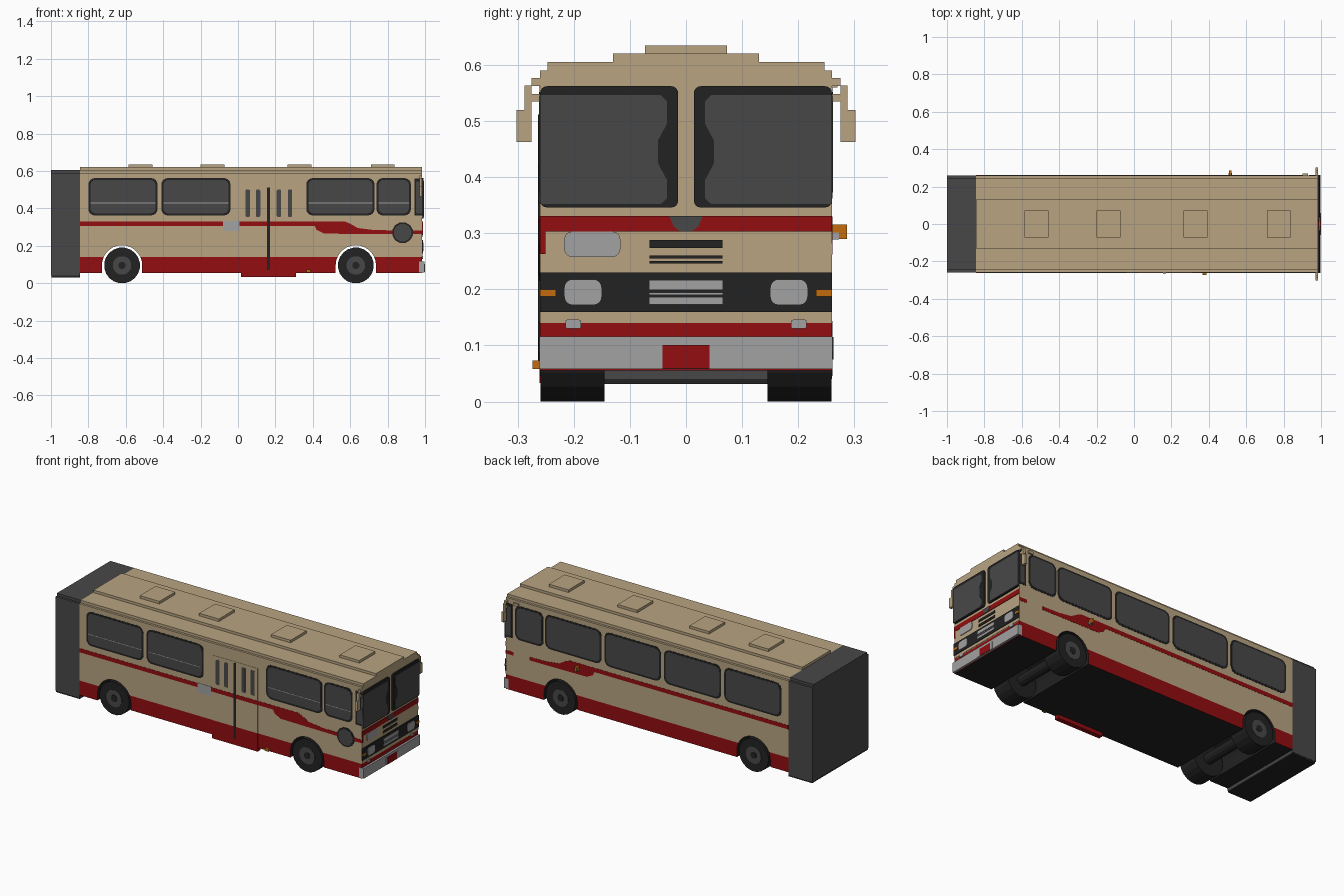
import bpy, bmesh, math
from mathutils import Vector

cube = bpy.data.objects.get("Cube")
if cube:
    bpy.data.objects.remove(cube, do_unlink=True)


def material(name, rgb):
    m = bpy.data.materials.new(name)
    m.diffuse_color = (*rgb, 1)
    m.use_nodes = True
    m.node_tree.nodes["Principled BSDF"].inputs["Base Color"].default_value = (*rgb, 1)
    return m


TAN = material("tan paint", (0.48, 0.37, 0.222))
RED = material("red paint", (0.29, 0.004, 0.005))
GLASS = material("dark grey", (0.064, 0.064, 0.064))
BLACK = material("black", (0.016, 0.016, 0.016))
GREY = material("light grey", (0.36, 0.36, 0.36))
ORANGE = material("orange", (0.55, 0.15, 0.004))


def prism(name, pts, axis, a, b, mat):
    """Extrude an outline from a to b: (x,z) along y, (y,z) along x, (x,y) along z."""
    place = {"x": lambda p, d: (d, p[0], p[1]),
             "y": lambda p, d: (p[0], d, p[1]),
             "z": lambda p, d: (p[0], p[1], d)}[axis]
    bm = bmesh.new()
    lo = [bm.verts.new(place(p, a)) for p in pts]
    hi = [bm.verts.new(place(p, b)) for p in pts]
    bm.faces.new(lo)
    bm.faces.new(hi)
    n = len(pts)
    for i in range(n):
        j = (i + 1) % n
        bm.faces.new((lo[i], lo[j], hi[j], hi[i]))
    bmesh.ops.recalc_face_normals(bm, faces=bm.faces)
    me = bpy.data.meshes.new(name)
    bm.to_mesh(me)
    bm.free()
    me.materials.append(mat)
    ob = bpy.data.objects.new(name, me)
    bpy.context.collection.objects.link(ob)
    return ob


def rect(u0, u1, v0, v1):
    return [(u0, v0), (u1, v0), (u1, v1), (u0, v1)]


def rounded(u0, u1, v0, v1, r):
    pts = []
    for k, (cu, cv) in enumerate([(u1 - r, v1 - r), (u0 + r, v1 - r), (u0 + r, v0 + r), (u1 - r, v0 + r)]):
        for s in range(5):
            t = math.pi / 2 * (k + s / 4)
            pts.append((cu + r * math.cos(t), cv + r * math.sin(t)))
    return pts


def disc(cu, cv, r, n=20):
    return [(cu + r * math.cos(2 * math.pi * (i + .5) / n),
             cv + r * math.sin(2 * math.pi * (i + .5) / n)) for i in range(n)]


def side(name, pts, s, out, mat, inner=0.256):
    """Plate on the body side s (-1 right, +1 left) standing out by the given amount."""
    return prism(name, pts, "y", s * inner, s * (0.26 + out), mat)


def front(name, pts, out, mat):
    return prism(name, pts, "x", 0.982, 0.985 + out, mat)


def flip(pts, s):
    return [(p[0] * s, p[1]) for p in pts]


REAR, NOSE, FLOOR = -0.845, 0.985, 0.055
AXLES = (-0.62, 0.63)

# Body with open wheel arches; red skirt and black underside
outline = [(REAR, 0.58), (REAR, FLOOR)]
for ax in AXLES:
    outline.append((ax - 0.108, FLOOR))
    outline += [(ax - 0.108 * math.cos(math.pi * i / 14), 0.095 + 0.108 * math.sin(math.pi * i / 14))
                for i in range(15)]
    outline.append((ax + 0.108, FLOOR))
outline += [(NOSE, FLOOR), (NOSE, 0.58)]
body = prism("body", outline, "y", -0.26, 0.26, TAN)
body.data.materials.append(RED)
body.data.materials.append(BLACK)
bm = bmesh.new()
bm.from_mesh(body.data)
bmesh.ops.bisect_plane(bm, geom=bm.verts[:] + bm.edges[:] + bm.faces[:],
                       plane_co=Vector((0, 0, 0.14)), plane_no=Vector((0, 0, 1)))
for f in bm.faces:
    c = f.calc_center_median()
    if abs(f.normal.y) > 0.5 or c.x > 0.98:
        f.material_index = 1 if c.z < 0.14 else 0
    elif c.z < 0.25:
        f.material_index = 2
bm.to_mesh(body.data)
bm.free()

# Stepped roof and hatches
half = [(0.26, 0.575), (0.26, 0.59), (0.247, 0.59), (0.247, 0.605), (0.13, 0.605), (0.13, 0.62)]
prism("roof", half + flip(half[::-1], -1), "x", REAR, NOSE, TAN)
for x0 in (-0.585, -0.2, 0.265, 0.71):
    prism("roof_hatch", rect(x0, x0 + 0.127, -0.073, 0.073), "z", 0.615, 0.635, TAN)

# Rear bellows section
bel = [(0.26, 0.04), (0.26, 0.59), (0.247, 0.59), (0.247, 0.605)]
prism("rear_bellows", bel + flip(bel[::-1], -1), "x", -1.0, REAR, GLASS)
prism("rear_bellows_floor", rect(-0.998, REAR, -0.258, 0.258), "z", 0.031, 0.041, BLACK)

# Wheels
for ax in AXLES:
    prism("axle", disc(ax, 0.095, 0.03, 12), "y", -0.2, 0.2, BLACK)
    for s in (-1, 1):
        prism("tyre", disc(ax, 0.095, 0.096, 20), "y", s * 0.145, s * 0.259, BLACK)
        prism("wheel_rim", disc(ax, 0.095, 0.05, 16), "y", s * 0.25, s * 0.261, GLASS)
        prism("wheel_hub", disc(ax, 0.095, 0.02, 10), "y", s * 0.25, s * 0.263, BLACK)

# Side stripes, windows and mirrors
stripe = [(REAR, .306), (.41, .306), (.42, .285), (.46, .265), (.83, .262), (.83, .282), (.72, .285),
          (.64, .295), (.60, .318), (.57, .33), (REAR, .33)]
windows = [(-0.80, -0.43), (-0.41, -0.04), (0.365, 0.73), (0.74, 0.925)]
for s in (-1, 1):
    side("side_stripe", stripe, s, 0.001, RED)
    side("side_stripe_nose", rect(0.935, NOSE, 0.262, 0.282), s, 0.001, RED)
    for x0, x1 in windows + ([(-0.02, 0.345)] if s > 0 else []):
        side("window_frame", rounded(x0, x1, 0.362, 0.562, 0.035), s, 0.001, BLACK)
        side("window_glass", rounded(x0 + .011, x1 - .011, 0.373, 0.552, 0.028), s, 0.002, GLASS)
        if s < 0:
            side("window_rail", rect(x0 + .011, x1 - .011, 0.427, 0.431), s, 0.003, GREY)
    side("corner_window_frame", rect(0.943, NOSE, 0.362, 0.56), s, 0.001, BLACK)
    side("corner_window_glass", rect(0.953, NOSE, 0.373, 0.545), s, 0.002, GLASS)
    # Mirror arm and head
    arm = [(0.255, 0.562), (0.255, 0.577), (0.275, 0.577), (0.275, 0.563), (0.288, 0.563),
           (0.288, 0.52), (0.302, 0.52), (0.302, 0.463), (0.275, 0.463), (0.275, 0.562)]
    prism("mirror", flip(arm, s), "x", 0.97, 0.985, TAN)
    prism("mirror_strut", flip(rect(0.255, 0.278, 0.535, 0.548), s), "x", 0.972, 0.983, TAN)

# Right side door
side("door_upper", rect(0.015, 0.31, 0.14, 0.52), -1, 0.0015, TAN)
side("door_stripe", rect(0.015, 0.31, 0.306, 0.33), -1, 0.0025, RED)
side("door_lower", rect(0.015, 0.31, 0.033, 0.14), -1, 0.0015, RED, 0.235)
for x0 in (0.04, 0.095, 0.207, 0.266):
    side("door_window", rounded(x0, x0 + 0.024, 0.355, 0.5, 0.006), -1, 0.003, GLASS)
side("door_seal", rect(0.155, 0.171, 0.07, 0.512), -1, 0.004, BLACK)

# Small side fittings
side("side_sign", rect(-0.08, 0.008, 0.278, 0.332), -1, 0.002, GREY)
side("side_vent_frame", disc(0.88, 0.27, 0.057, 12), -1, 0.002, BLACK)
side("side_vent", disc(0.88, 0.27, 0.048, 12), -1, 0.003, GLASS)
side("side_marker_right", rect(0.365, 0.388, 0.058, 0.073), -1, 0.014, ORANGE)
side("side_marker_left", rect(0.508, 0.522, 0.29, 0.316), 1, 0.027, ORANGE)
side("side_marker_base", rect(0.506, 0.524, 0.289, 0.301), 1, 0.013, GREY)
side("side_flap", rect(0.90, 0.93, 0.56, 0.575), 1, 0.010, TAN)

# Windscreens with a bulging black centre frame
for s in (-1, 1):
    front("windscreen_frame", flip(rounded(0.014, 0.26, 0.346, 0.562, 0.012), s), 0.008, BLACK)
    pane = [(0.26, 0.352), (0.26, 0.546), (0.045, 0.546), (0.034, 0.535), (0.034, 0.495), (0.050, 0.465),
            (0.050, 0.425), (0.034, 0.395), (0.034, 0.362), (0.045, 0.352)]
    front("windscreen_glass", flip(pane, s), 0.010, GLASS)

# Front bands and badge
front("front_stripe", rect(-0.26, 0.26, 0.303, 0.331), 0.003, RED)
front("front_stripe_corner", rect(-0.26, -0.25, 0.263, 0.305), 0.003, RED)
front("front_badge", [(-0.03, 0.331), (-0.022, 0.312), (-0.01, 0.303), (0.01, 0.303),
                      (0.022, 0.312), (0.03, 0.331)], 0.005, GLASS)
front("front_sign", rounded(-0.217, -0.117, 0.258, 0.303, 0.014), 0.004, GREY)
for z0, z1 in ((0.274, 0.288), (0.255, 0.26), (0.246, 0.251)):
    front("front_vent", rect(-0.065, 0.065, z0, z1), 0.003, BLACK)

# Grille, lamps and bumper
front("grille_panel", rect(-0.26, 0.26, 0.16, 0.23), 0.005, BLACK)
for z0, z1 in ((0.173, 0.186), (0.190, 0.194), (0.199, 0.217)):
    front("grille_bar", rect(-0.066, 0.066, z0, z1), 0.008, GREY)
for s in (-1, 1):
    front("headlamp", flip(rounded(0.15, 0.217, 0.172, 0.218, 0.015), s), 0.008, GREY)
    front("indicator", flip(rect(0.232, 0.26, 0.187, 0.2), s), 0.008, ORANGE)
    front("fog_lamp", flip(rounded(0.187, 0.215, 0.13, 0.146, 0.004), s), 0.005, GREY)
front("front_tan_band", rect(-0.26, 0.26, 0.144, 0.16), 0.002, TAN)
prism("bumper", rect(-0.261, 0.261, 0.058, 0.116), "x", 0.968, 0.997, GREY)
prism("bumper_panel", rect(-0.042, 0.042, 0.059, 0.101), "x", 0.99, 1.0, RED)
for s in (-1, 1):
    prism("bumper_bracket", flip(rect(0.042, 0.058, 0.059, 0.102), s), "x", 0.99, 0.999, GREY)
